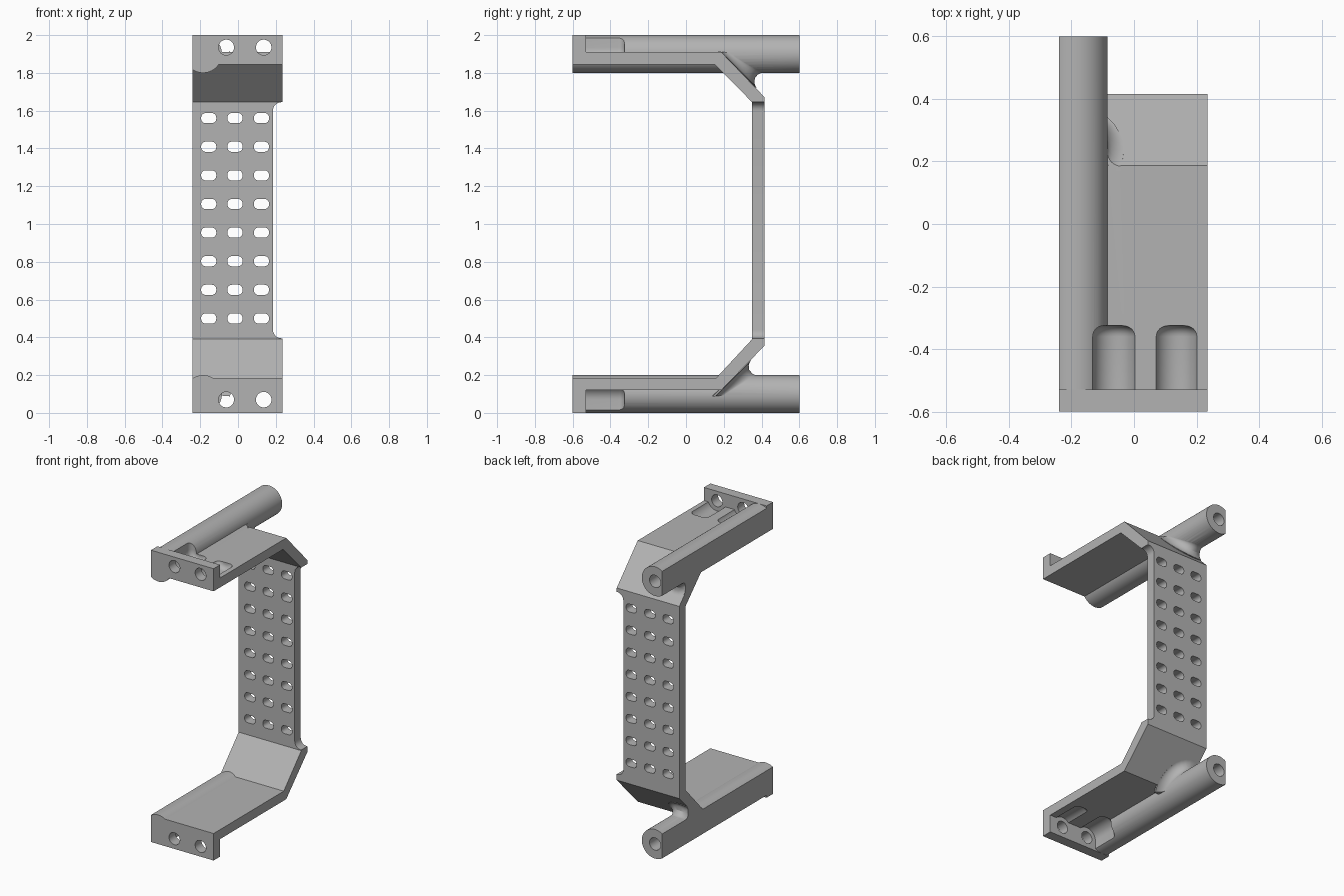
import bpy, bmesh
from math import sin, cos, pi, tan, radians, atan2
from mathutils import Vector

if "Cube" in bpy.data.objects:
    bpy.data.objects.remove(bpy.data.objects["Cube"], do_unlink=True)

grey = bpy.data.materials.new("plain grey")
grey.use_nodes = True
COLOUR = (0.45, 0.45, 0.45, 1)
grey.diffuse_color = COLOUR
grey.node_tree.nodes["Principled BSDF"].inputs["Base Color"].default_value = COLOUR

LEFT, RIGHT, FRONT = -0.24, 0.235, -0.6
TUBE_X, TUBE_R = -0.185, 0.1


def loft(name, rings):
    """Closed solid through matching rings of points."""
    bm = bmesh.new()
    loops = [[bm.verts.new(p) for p in ring] for ring in rings]
    n = len(loops[0])
    for a, b in zip(loops, loops[1:]):
        for i in range(n):
            bm.faces.new((a[i], a[(i + 1) % n], b[(i + 1) % n], b[i]))
    bm.faces.new(loops[0])
    bm.faces.new(loops[-1])
    bmesh.ops.recalc_face_normals(bm, faces=bm.faces)
    mesh = bpy.data.meshes.new(name)
    bm.to_mesh(mesh)
    bm.free()
    mesh.materials.append(grey)
    obj = bpy.data.objects.new(name, mesh)
    bpy.context.collection.objects.link(obj)
    return obj


def along_y(name, outline, y0, y1):
    return loft(name, [[(x, y, z) for x, z in outline] for y in (y0, y1)])


def circle(cx, cz, r, n=48):
    return [(cx + r * cos(2 * pi * i / n), cz + r * sin(2 * pi * i / n)) for i in range(n)]


def rounded_rect(x0, x1, z0, z1, r, n=6):
    pts = []
    corners = ((x1 - r, z1 - r), (x0 + r, z1 - r), (x0 + r, z0 + r), (x1 - r, z0 + r))
    for k, (cx, cz) in enumerate(corners):
        for i in range(n + 1):
            a = pi / 2 * (k + i / n)
            pts.append((cx + r * cos(a), cz + r * sin(a)))
    return pts


def combine(target, other, operation):
    mod = target.modifiers.new(operation, "BOOLEAN")
    mod.operation, mod.solver, mod.object = operation, "EXACT", other
    bpy.context.view_layer.objects.active = target
    bpy.ops.object.modifier_apply(modifier=mod.name)
    bpy.data.objects.remove(other, do_unlink=True)


def pocket(cx, cz, s):
    """Screw channel with a rounded end, open away from the arm plate."""
    rings, r, e = [], 0.07, 0.035
    stations = [(-0.53, r)] + [(-0.325 - e + e * sin(a), r - e + e * cos(a))
                               for a in (pi / 2 * i / 6 for i in range(7))]
    for y, rad in stations:
        ring = [(cx + rad * cos(a), y, cz - s * rad * sin(a))
                for a in (pi * i / 20 for i in range(21))]
        ring += [(cx - rad, y, cz + s * 0.2), (cx + rad, y, cz + s * 0.2)]
        rings.append(ring)
    return loft("pocket_cutter", rings)


def tube_fillet(cz, s, plate_z):
    """Concave blend between the tube and the sloping part of the arm."""
    rings, r = [], 0.046
    slope_y = 0.187
    for deg in range(-165, 6, 10):
        th = radians(deg)
        d = Vector((cos(th), 0, s * sin(th)))
        base = Vector((TUBE_X, 0, cz))

        def point(rho, out):
            p = base + d * rho
            p.y = slope_y + s * (plate_z - p.z) + out
            return p
        k = -sin(th)
        phi = atan2(1, k)
        t = r / tan(phi / 2)
        step = t / (1 + k * k) ** 0.5
        p0, p1, p2 = point(TUBE_R, t), point(TUBE_R, 0), point(TUBE_R + step, 0)
        u, v = (p0 - p1).normalized(), (p2 - p1).normalized()
        centre = p1 + (u + v).normalized() * (r / sin(phi / 2))
        arc = []
        for i in range(9):
            q = p0.lerp(p2, i / 8)
            arc.append(centre + (q - centre).normalized() * r)
        # Sink the hidden sides into the tube and the slope
        inner = point(TUBE_R - 0.02, -0.02)
        rings.append([p0 - d * 0.015] + arc + [p2 - Vector((0, 0.015, 0)), inner])
    return loft("fillet", rings)


# Bent strip with a lip at each front end
profile = [(FRONT, 0), (-0.53, 0), (-0.53, 0.12), (0.187, 0.12), (0.415, 0.355),
           (0.415, 1.672), (0.187, 1.91), (-0.53, 1.91), (-0.53, 2), (FRONT, 2),
           (FRONT, 1.845), (0.152, 1.845), (0.35, 1.645), (0.35, 0.39),
           (0.16, 0.185), (FRONT, 0.185)]
bracket = loft("bracket", [[(x, y, z) for y, z in profile] for x in (LEFT, RIGHT)])

# Narrowed edge of the back wall
combine(bracket, along_y("edge_cutter", rounded_rect(0.185, 0.5, 0.395, 1.645, 0.045),
                         0.3, 0.5), "DIFFERENCE")

# Grid of slots in the back wall
for cx in (-0.155, -0.016, 0.124):
    for row in range(8):
        z = 0.5 + row * 0.1515
        slot = rounded_rect(cx - 0.04, cx + 0.04, z - 0.027, z + 0.027, 0.024)
        combine(bracket, along_y("slot_cutter", slot, 0.3, 0.5), "DIFFERENCE")

# Tubes, blends, screw channels and holes on both arms
for cz, s, plate_z, hole_z in ((1.9, 1, 1.91, 1.935), (0.1, -1, 0.12, 0.07)):
    combine(bracket, along_y("tube", circle(TUBE_X, cz, TUBE_R, 64), FRONT, 0.6), "UNION")
    combine(bracket, tube_fillet(cz, s, plate_z), "UNION")
    combine(bracket, along_y("bore_cutter", circle(TUBE_X, cz, 0.042), 0.3, 0.7), "DIFFERENCE")
    for hx in (-0.062, 0.136):
        combine(bracket, pocket(hx, hole_z, s), "DIFFERENCE")
        combine(bracket, along_y("hole_cutter", circle(hx, hole_z, 0.041), -0.7, -0.5),
                "DIFFERENCE")

# Flat side along the tubes
flat = [(-0.6, -0.2), (LEFT, -0.2), (LEFT, 2.2), (-0.6, 2.2)]
combine(bracket, along_y("side_cutter", flat, -0.8, 0.8), "DIFFERENCE")

bpy.ops.object.select_all(action="DESELECT")
bracket.select_set(True)
bpy.context.view_layer.objects.active = bracket
bpy.ops.object.shade_smooth_by_angle(angle=radians(30))
